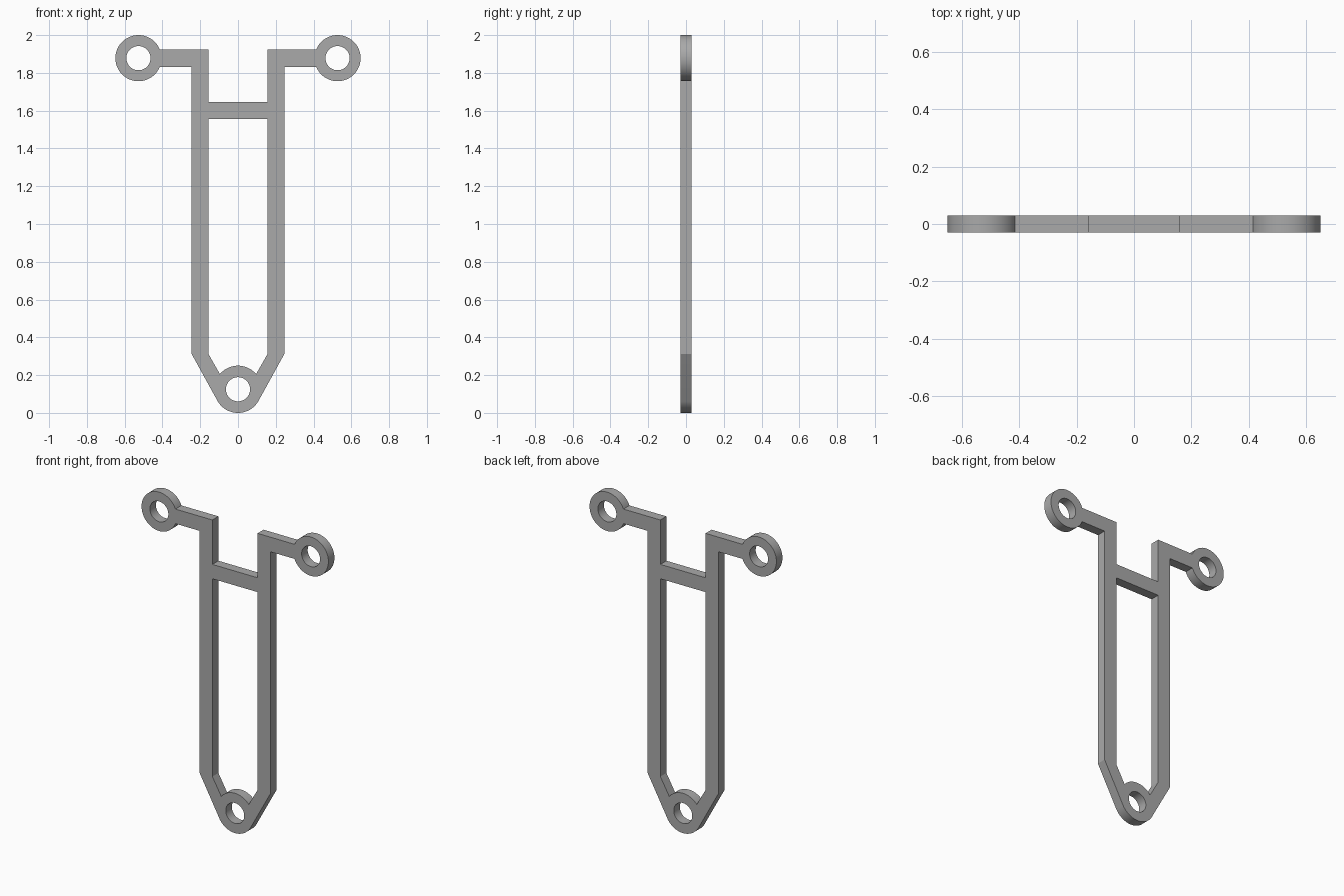
import bpy
import bmesh
from math import sin, cos, radians, pi

cube = bpy.data.objects.get("Cube")
if cube:
    bpy.data.objects.remove(cube, do_unlink=True)

THICK = 0.06
POST_IN, POST_OUT = 0.157, 0.246     # inner and outer post edges
KNEE = 0.313                         # height where the posts bend inward
BAR_LOW, BAR_TOP = 1.555, 1.645      # cross bar
EYE_X, EYE_Z, EYE_R = 0.527, 1.878, 0.122
FOOT_Z, FOOT_R = 0.125, 0.125
HOLE_R = 0.064
ARM = 0.046                          # half width of the arms


def arc(cx, cz, r, start, end, steps=40):
    """Points along an arc, angles in degrees."""
    angles = [radians(start + (end - start) * i / steps) for i in range(steps + 1)]
    return [(cx + r * cos(a), cz + r * sin(a)) for a in angles]


def mirrored(points):
    return [(-x, z) for x, z in reversed(points)]


def add_loop(curve, points):
    spline = curve.splines.new('POLY')
    spline.points.add(len(points) - 1)
    for p, (x, z) in zip(spline.points, points):
        p.co = (x, z, 0, 1)
    spline.use_cyclic_u = True


curve = bpy.data.curves.new("bracket_profile", 'CURVE')
curve.dimensions = '2D'
curve.fill_mode = 'BOTH'
curve.extrude = THICK / 2

# Outer outline: foot arc, post, arm, eye ring, then back to the cross bar
half = arc(0, FOOT_Z, FOOT_R, -90, -32, 20)
half += [(POST_OUT, KNEE), (POST_OUT, EYE_Z - ARM)]
half += arc(EYE_X, EYE_Z, EYE_R, -158, 158, 64)
half += [(POST_IN, EYE_Z + ARM), (POST_IN, BAR_TOP)]
add_loop(curve, half + mirrored(half)[:-1])

# Long window between the posts, closed below by the foot ring
window = arc(0, FOOT_Z, FOOT_R, 140, 40)
window += [(POST_IN, KNEE), (POST_IN, BAR_LOW), (-POST_IN, BAR_LOW), (-POST_IN, KNEE)]
add_loop(curve, window)

# Screw holes
for x, z in ((0, FOOT_Z), (EYE_X, EYE_Z), (-EYE_X, EYE_Z)):
    add_loop(curve, arc(x, z, HOLE_R, 0, 360, 48)[:-1])

# Turn the profile into a solid plate standing upright
bracket = bpy.data.objects.new("bracket", curve)
bpy.context.collection.objects.link(bracket)
bpy.ops.object.select_all(action='DESELECT')
bracket.select_set(True)
bpy.context.view_layer.objects.active = bracket
bracket.rotation_euler.x = pi / 2
bpy.ops.object.convert(target='MESH')
bracket = bpy.context.view_layer.objects.active
bracket.name = "bracket"
bpy.ops.object.transform_apply(location=False, rotation=True, scale=False)

# Weld caps to walls
bm = bmesh.new()
bm.from_mesh(bracket.data)
bmesh.ops.remove_doubles(bm, verts=bm.verts, dist=0.0002)
bmesh.ops.recalc_face_normals(bm, faces=bm.faces)
bm.to_mesh(bracket.data)
bm.free()

# Plain grey
grey = bpy.data.materials.new("grey")
grey.use_nodes = True
colour = (0.4, 0.4, 0.4, 1)
grey.diffuse_color = colour
grey.node_tree.nodes["Principled BSDF"].inputs["Base Color"].default_value = colour
bracket.data.materials.clear()
bracket.data.materials.append(grey)
bpy.ops.object.shade_smooth_by_angle(angle=radians(25))
